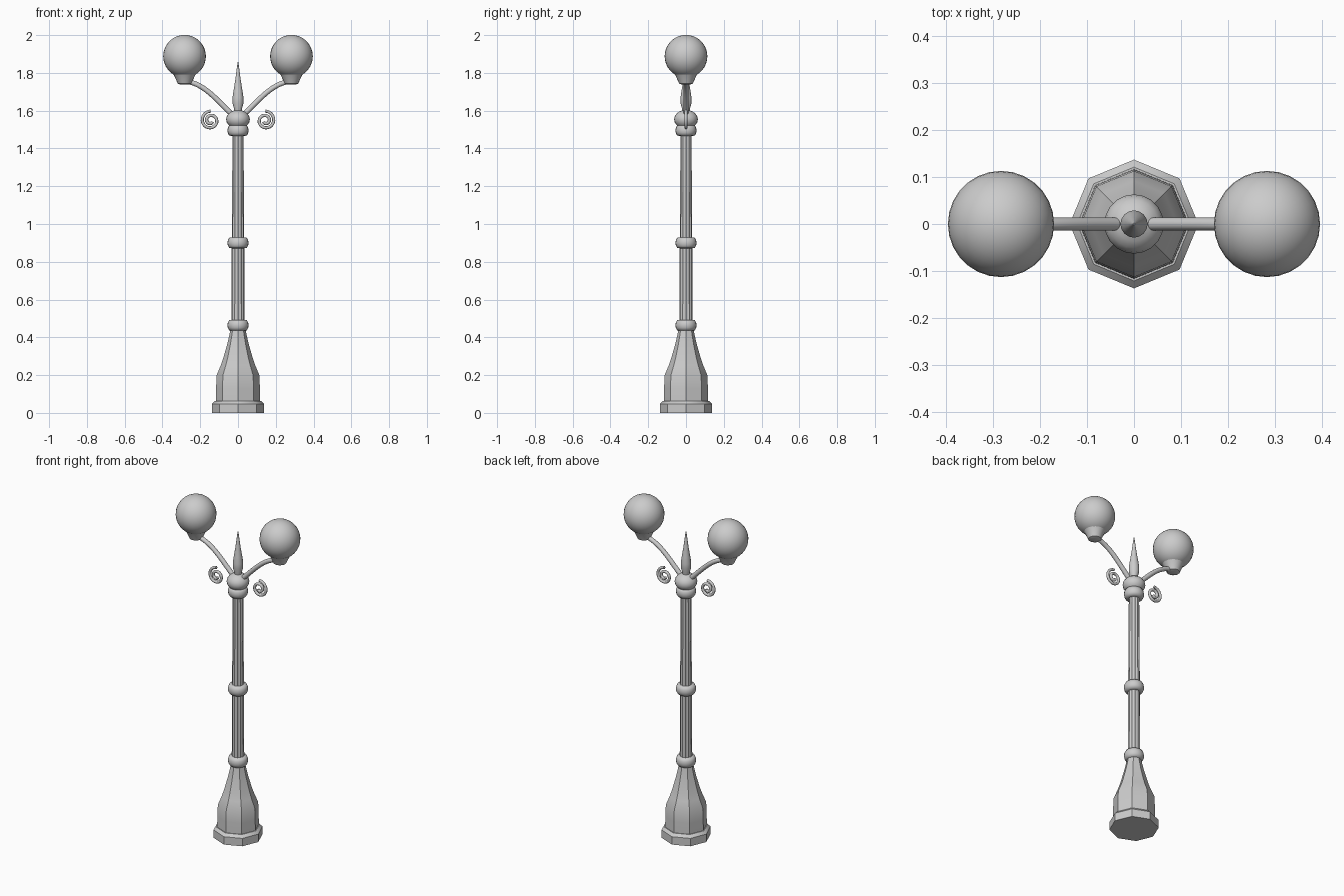
import bpy, bmesh, math
from math import sin, cos, pi, radians

if "Cube" in bpy.data.objects:
    bpy.data.objects.remove(bpy.data.objects["Cube"])


def finish(name, bm, angle):
    bmesh.ops.remove_doubles(bm, verts=bm.verts, dist=1e-5)
    bmesh.ops.recalc_face_normals(bm, faces=bm.faces)
    me = bpy.data.meshes.new(name)
    bm.to_mesh(me)
    bm.free()
    ob = bpy.data.objects.new(name, me)
    bpy.context.collection.objects.link(ob)
    bpy.ops.object.select_all(action='DESELECT')
    ob.select_set(True)
    bpy.context.view_layer.objects.active = ob
    bpy.ops.object.shade_smooth_by_angle(angle=radians(angle))
    return ob


def skin(bm, rings):
    """Join rings of vertices into a closed skin with capped ends."""
    n = len(rings[0])
    for a, b in zip(rings, rings[1:]):
        for i in range(n):
            j = (i + 1) % n
            bm.faces.new((a[i], a[j], b[j], b[i]))
    bm.faces.new(rings[0][::-1])
    bm.faces.new(rings[-1])


def lathe(name, profile, sides, x=0.0, angle=35, flute=0.0):
    """Turn (radius, z) points about a vertical axis; flute dents every other side."""
    bm = bmesh.new()
    rings = []
    for r, z in profile:
        ring = []
        for i in range(sides):
            t = 2 * pi * i / sides
            q = r * (1 - flute * (i % 2))
            ring.append(bm.verts.new((x + q * cos(t), q * sin(t), z)))
        rings.append(ring)
    skin(bm, rings)
    return finish(name, bm, angle)


def tube(name, path, radii, side, sides=12):
    """Sweep a circle along (x, z) points lying in the y = 0 plane."""
    bm = bmesh.new()
    rings = []
    for k, (x, z) in enumerate(path):
        p, q = path[max(k - 1, 0)], path[min(k + 1, len(path) - 1)]
        dx, dz = q[0] - p[0], q[1] - p[1]
        d = math.hypot(dx, dz)
        nx, nz = -dz / d, dx / d
        r = radii[0] + (radii[1] - radii[0]) * k / (len(path) - 1)
        ring = []
        for i in range(sides):
            t = 2 * pi * i / sides
            ring.append(bm.verts.new((side * (x + r * cos(t) * nx), r * sin(t),
                                      z + r * cos(t) * nz)))
        rings.append(ring)
    skin(bm, rings)
    return finish(name, bm, 50)


def bezier(p0, p1, p2, p3, n):
    out = []
    for k in range(n + 1):
        t = k / n
        u = 1 - t
        out.append(tuple(u**3 * a + 3 * u*u*t * b + 3 * u*t*t * c + t**3 * d
                         for a, b, c, d in zip(p0, p1, p2, p3)))
    return out


def oval(r, z, half, n=10, r_end=0.02):
    """Rounded collar profile running from bottom to top."""
    return [(max(r_end, r * cos(t)), z + half * sin(t))
            for t in (-pi / 2 + pi * k / n for k in range(n + 1))]


# Octagonal foot and flared pedestal
lathe("base_plinth", [(0.137, 0), (0.137, 0.048), (0.121, 0.064)], 8)
lathe("base_pedestal", [(0.117, 0.055), (0.116, 0.13), (0.113, 0.20), (0.092, 0.25),
                        (0.078, 0.29), (0.058, 0.36), (0.045, 0.415), (0.038, 0.455)], 8)

# Fluted, tapering shaft
lathe("shaft", [(0.035, 0.44), (0.033, 0.90), (0.029, 1.50)], 24, flute=0.1, angle=20)

# Rounded collars on the shaft and the hub under the finial
for name, z in (("lower_collar", 0.464), ("middle_collar", 0.90), ("upper_collar", 1.495)):
    lathe(name, [(0.03, z - 0.029), (0.047, z - 0.027), (0.054, z - 0.013), (0.056, z),
                 (0.054, z + 0.013), (0.047, z + 0.027), (0.03, z + 0.029)], 20, angle=60)
lathe("hub", oval(0.063, 1.554, 0.05), 20, angle=60)

# Spear-shaped finial
lathe("finial", [(0.018, 1.585), (0.021, 1.61), (0.029, 1.64), (0.029, 1.67),
                 (0.023, 1.71), (0.014, 1.765), (0.007, 1.82), (0.002, 1.857)], 16, angle=60)

for side, tag in ((1, "right"), (-1, "left")):
    # Curved arm
    tube("arm_" + tag, bezier((0.03, 1.578), (0.12, 1.665), (0.18, 1.745), (0.283, 1.757), 14),
         (0.014, 0.013), side)

    # Scroll winding inward from its top
    spiral = []
    for k in range(41):
        t = k / 40
        a = pi / 2 - t * 3.3 * pi
        r = 0.05 - 0.038 * t
        spiral.append((0.145 + r * cos(a), 1.548 + r * sin(a)))
    tube("scroll_" + tag, spiral, (0.008, 0.009), side, 10)

    # Cup and globe
    x = 0.283 * side
    lathe("cup_" + tag, [(0.022, 1.738), (0.036, 1.743), (0.042, 1.757), (0.055, 1.785),
                         (0.062, 1.797), (0.05, 1.805)], 20, x)
    bm = bmesh.new()
    bmesh.ops.create_uvsphere(bm, u_segments=28, v_segments=18, radius=0.113)
    bmesh.ops.translate(bm, verts=bm.verts, vec=(x, 0, 1.888))
    finish("globe_" + tag, bm, 60)
